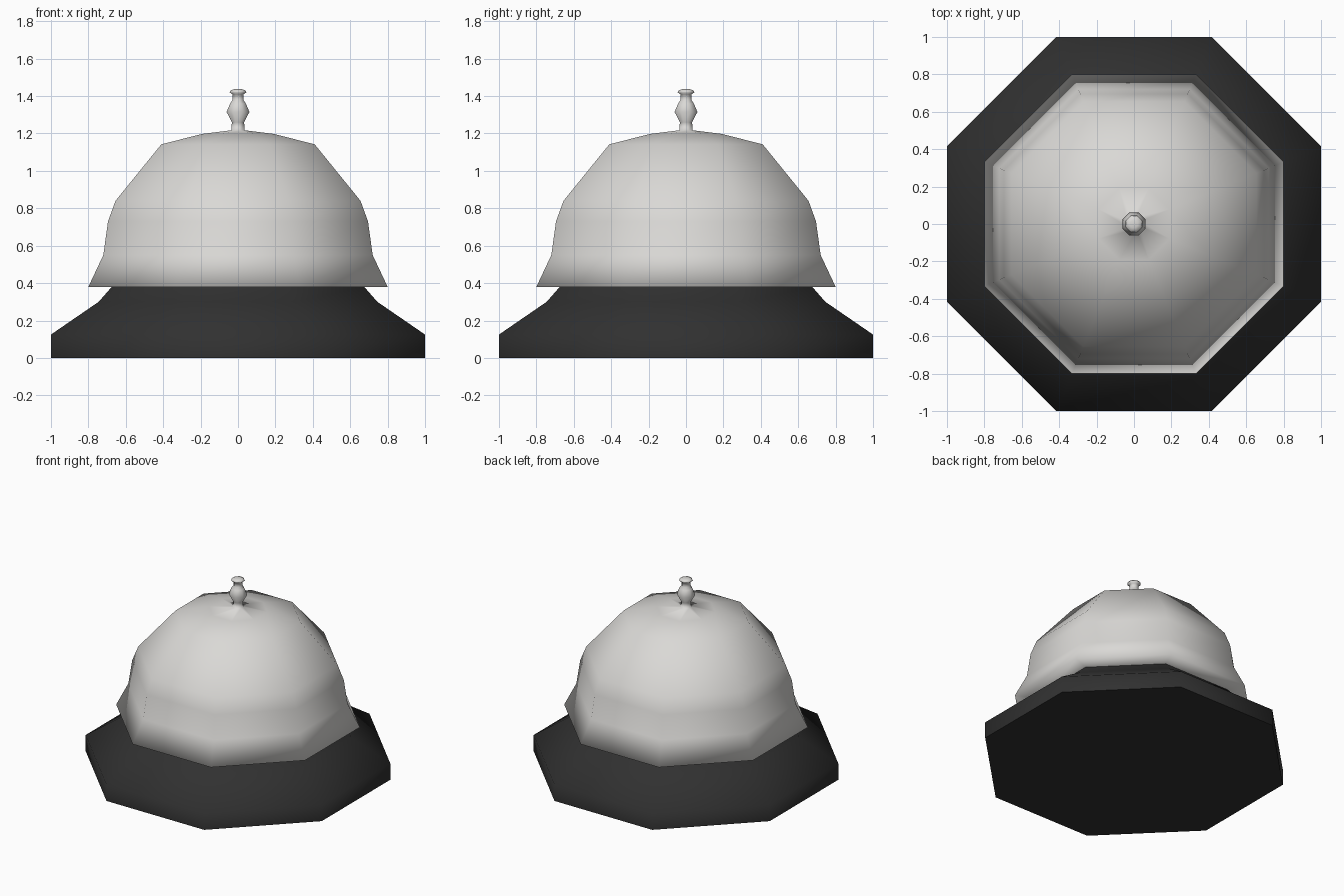
import bpy, bmesh, math

if "Cube" in bpy.data.objects:
    bpy.data.objects.remove(bpy.data.objects["Cube"], do_unlink=True)

SIDES = 8


def material(name, color):
    mat = bpy.data.materials.new(name)
    mat.use_nodes = True
    mat.diffuse_color = color
    bsdf = next(n for n in mat.node_tree.nodes if n.type == 'BSDF_PRINCIPLED')
    bsdf.inputs["Base Color"].default_value = color
    return mat


def lathe(name, profile, mat, sharp_z=None):
    """Turn (half width, height) points into a capped octagonal solid."""
    bm = bmesh.new()
    rings = []
    for width, z in profile:
        r = width / math.cos(math.pi / SIDES)
        angles = [(i + 0.5) * math.tau / SIDES for i in range(SIDES)]
        rings.append([bm.verts.new((r * math.cos(a), r * math.sin(a), z)) for a in angles])
    for low, high in zip(rings, rings[1:]):
        for i in range(SIDES):
            j = (i + 1) % SIDES
            bm.faces.new((low[i], low[j], high[j], high[i]))
    bm.faces.new(rings[0][::-1])
    bm.faces.new(rings[-1])
    bm.normal_update()
    for face in bm.faces:
        face.smooth = True
    # Crisp edge loop where the part meets the table
    for edge in bm.edges:
        if sharp_z is not None and all(abs(v.co.z - sharp_z) < 1e-4 for v in edge.verts):
            edge.smooth = False
    mesh = bpy.data.meshes.new(name)
    bm.to_mesh(mesh)
    bm.free()
    mesh.materials.append(mat)
    obj = bpy.data.objects.new(name, mesh)
    bpy.context.collection.objects.link(obj)
    return obj


black = material("matte black", (0.03, 0.03, 0.03, 1))
silver = material("pale silver", (0.70, 0.69, 0.67, 1))

# Stepped foot that narrows up into the bell
lathe("base", [(1, 0), (1, 0.125), (0.745, 0.30), (0.675, 0.38), (0.66, 0.40)],
      black, sharp_z=0)

# Flared dome with underside ring, running up into the push button
dome = [(0.60, 0.38), (0.80, 0.38), (0.72, 0.55), (0.695, 0.73),
        (0.655, 0.84), (0.41, 1.142), (0.19, 1.198), (0.035, 1.217)]
button = [(0.033, 1.26), (0.061, 1.315), (0.042, 1.36), (0.03, 1.378),
          (0.03, 1.41), (0.045, 1.42), (0.04, 1.43), (0.02, 1.437)]
lathe("bell_and_button", dome + button, silver)
